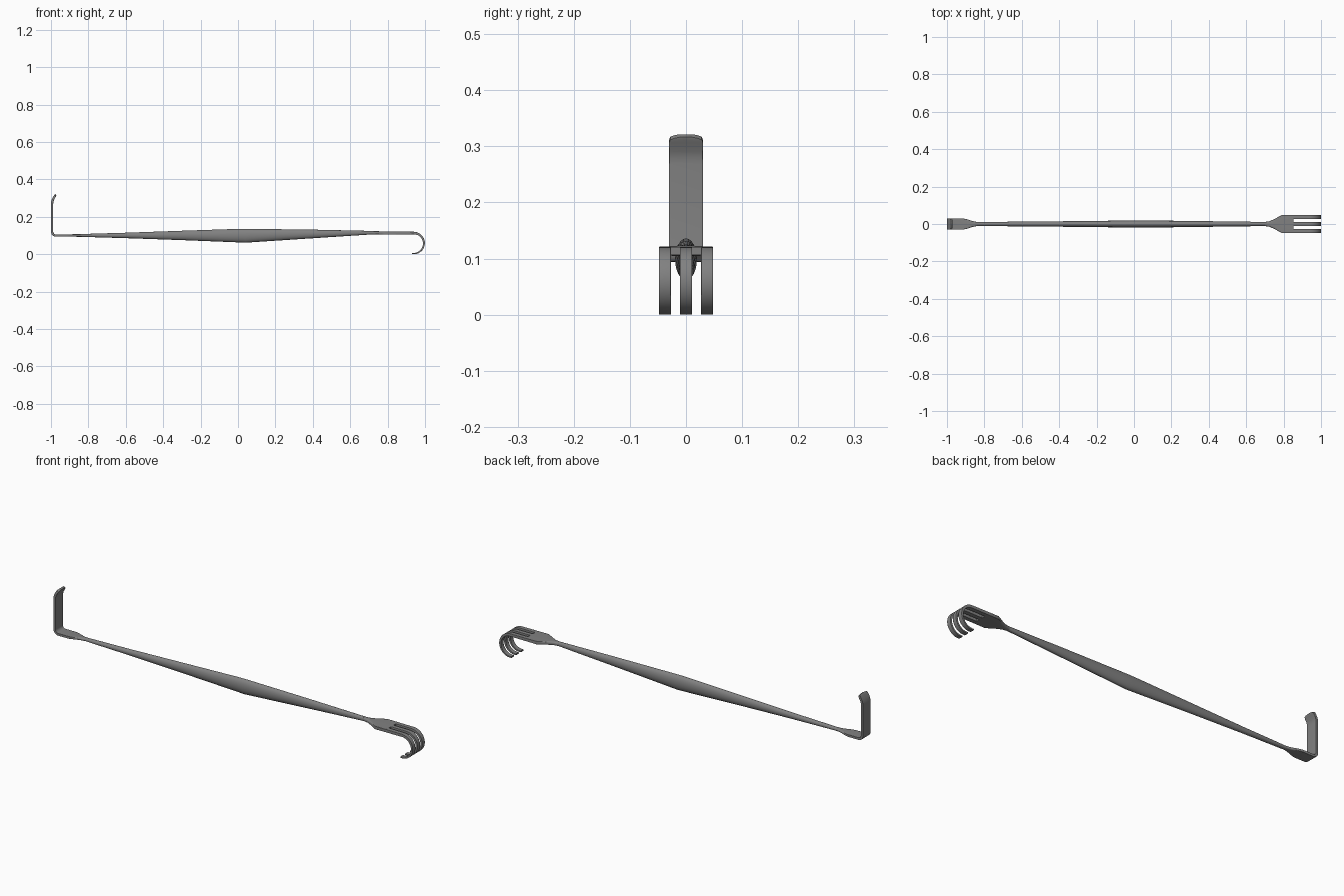
import bpy, bmesh, math
from mathutils import Vector

if "Cube" in bpy.data.objects:
    bpy.data.objects.remove(bpy.data.objects["Cube"])

SIDES = 24
steel = bpy.data.materials.new("dark_steel")
steel.diffuse_color = (0.22, 0.22, 0.22, 1)
steel.use_nodes = True
steel.node_tree.nodes["Principled BSDF"].inputs["Base Color"].default_value = steel.diffuse_color


def loft(name, stations, y0=0.0):
    """Skin superellipse sections along an xz path: (x, z, half width, half thickness, squareness)."""
    bm = bmesh.new()
    pts = [Vector((s[0], 0, s[1])) for s in stations]
    rings = []
    for i, (x, z, hy, ht, n) in enumerate(stations):
        t = (pts[min(i + 1, len(pts) - 1)] - pts[max(i - 1, 0)]).normalized()
        nrm = Vector((-t.z, 0, t.x))
        ring = []
        for k in range(SIDES):
            a = 2 * math.pi * k / SIDES
            c, s = math.cos(a), math.sin(a)
            u = math.copysign(abs(c) ** (2 / n), c) if abs(c) > 1e-6 else 0
            v = math.copysign(abs(s) ** (2 / n), s) if abs(s) > 1e-6 else 0
            ring.append(bm.verts.new(pts[i] + nrm * (v * ht) + Vector((0, y0 + u * hy, 0))))
        rings.append(ring)
    for a, b in zip(rings, rings[1:]):
        for k in range(SIDES):
            j = (k + 1) % SIDES
            bm.faces.new((a[k], a[j], b[j], b[k]))
    bm.faces.new(rings[0])
    bm.faces.new(rings[-1])
    bmesh.ops.recalc_face_normals(bm, faces=bm.faces)
    me = bpy.data.meshes.new(name)
    bm.to_mesh(me)
    bm.free()
    me.materials.append(steel)
    ob = bpy.data.objects.new(name, me)
    bpy.context.collection.objects.link(ob)
    bpy.ops.object.select_all(action='DESELECT')
    ob.select_set(True)
    bpy.context.view_layer.objects.active = ob
    bpy.ops.object.shade_smooth_by_angle(angle=math.radians(35))
    return ob


def arc(cx, cz, r, a0, a1, steps):
    for i in range(steps + 1):
        a = math.radians(a0 + (a1 - a0) * i / steps)
        yield cx + r * math.cos(a), cz + r * math.sin(a)


# Tapered oval handle, thickest just right of the middle
loft("handle", [
    (-0.84, 0.104, 0.011, 0.0075, 2.3),
    (-0.60, 0.104, 0.0125, 0.0145, 2),
    (-0.30, 0.104, 0.0155, 0.025, 2),
    (0.00, 0.103, 0.019, 0.036, 2),
    (0.04, 0.1025, 0.0195, 0.037, 2),
    (0.08, 0.1035, 0.019, 0.0355, 2),
    (0.40, 0.112, 0.015, 0.023, 2),
    (0.70, 0.1185, 0.011, 0.010, 2.3)])

# Flat blade: widens, bends upright, ends in a slightly hooked rounded tip
blade = [
    (-0.84, 0.104, 0.011, 0.0075, 2.3),
    (-0.865, 0.104, 0.016, 0.007, 3),
    (-0.89, 0.104, 0.025, 0.0062, 6),
    (-0.915, 0.1035, 0.030, 0.006, 20)]
blade += [(x, z, 0.030, 0.006, 30) for x, z in arc(-0.973, 0.1245, 0.021, 270, 180, 6)]
blade += [
    (-0.994, 0.272, 0.030, 0.006, 30),
    (-0.993, 0.284, 0.030, 0.006, 30),
    (-0.989, 0.297, 0.030, 0.006, 30),
    (-0.980, 0.313, 0.030, 0.006, 30),
    (-0.977, 0.318, 0.028, 0.0055, 30),
    (-0.975, 0.321, 0.020, 0.005, 30),
    (-0.974, 0.3225, 0.010, 0.0045, 30)]
loft("blade", blade)

# Palm flaring out to carry the prongs
loft("fork_palm", [
    (0.70, 0.1185, 0.011, 0.010, 2.3),
    (0.725, 0.118, 0.015, 0.0095, 3),
    (0.75, 0.1175, 0.026, 0.009, 5),
    (0.77, 0.117, 0.037, 0.0085, 10),
    (0.792, 0.117, 0.048, 0.008, 30),
    (0.853, 0.117, 0.048, 0.0075, 30)])

# Three prongs hooked downwards, thinning to the tips
curve = [(0.845, 0.117), (0.90, 0.117)] + list(arc(0.939, 0.062, 0.055, 90, -98, 22))
for i, y in enumerate((-0.0375, 0.0, 0.0375)):
    loft(f"prong_{i + 1}",
         [(x, z, 0.0105, 0.0072 - 0.004 * k / (len(curve) - 1), 30)
          for k, (x, z) in enumerate(curve)], y)

# Rest the tool on the ground
low = min(v.co.z for o in bpy.data.objects for v in o.data.vertices)
for o in bpy.data.objects:
    o.location.z -= low
